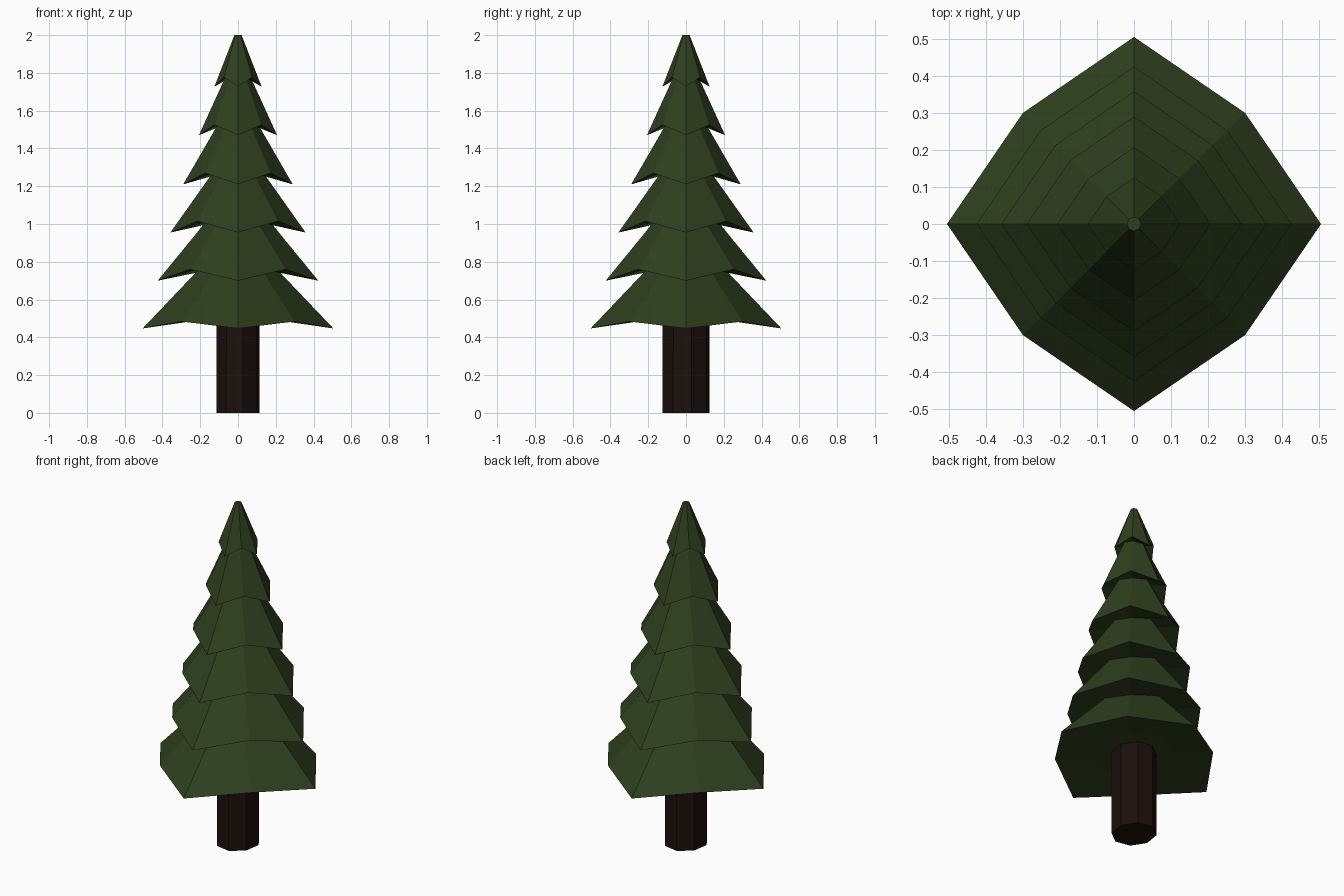
import bpy, bmesh
from math import cos, sin, pi
from mathutils import Matrix

if "Cube" in bpy.data.objects:
    bpy.data.objects.remove(bpy.data.objects["Cube"])


def material(name, color):
    m = bpy.data.materials.new(name)
    m.diffuse_color = (*color, 1)
    m.use_nodes = True
    m.node_tree.nodes["Principled BSDF"].inputs["Base Color"].default_value = m.diffuse_color
    return m


def ring(bm, r_axis, z_axis, r_diag, z_diag):
    # eight points, alternating between axis and diagonal directions
    spec = [(r_axis, z_axis), (r_diag, z_diag)] * 4
    return [bm.verts.new((r * cos(i * pi / 4), r * sin(i * pi / 4), z))
            for i, (r, z) in enumerate(spec)]


def finish(bm, name, mat):
    bmesh.ops.recalc_face_normals(bm, faces=bm.faces)
    me = bpy.data.meshes.new(name)
    bm.to_mesh(me)
    bm.free()
    me.materials.append(mat)
    ob = bpy.data.objects.new(name, me)
    bpy.context.collection.objects.link(ob)
    return ob


# Foliage: tip radius, tip height, diagonal lift, neck radius, neck height
tiers = [
    (0.505, 0.447, 0.037, 0.205, 0.762),
    (0.425, 0.70, 0.06, 0.17, 1.012),
    (0.358, 0.955, 0.06, 0.135, 1.27),
    (0.29, 1.21, 0.06, 0.105, 1.53),
    (0.207, 1.47, 0.055, 0.068, 1.775),
    (0.125, 1.727, 0.05, 0.019, 2.0),
]
bm = bmesh.new()
rings = [ring(bm, 0.24, 0.50, 0.20, 0.50)]
for r, z, lift, neck, top in tiers:
    rings.append(ring(bm, r, z, r * 0.84, z + lift))
    k = 1 if top == 2.0 else 0.84
    rings.append(ring(bm, neck, top, neck * k, top))
for a, b in zip(rings, rings[1:]):
    for i in range(8):
        j = (i + 1) % 8
        bm.faces.new((a[i], a[j], b[j], b[i]))
bm.faces.new(rings[0])
bm.faces.new(rings[-1])
finish(bm, "foliage", material("needles", (0.028, 0.05, 0.013)))

# Trunk: octagonal post running up into the lowest tier
bm = bmesh.new()
bmesh.ops.create_cone(bm, cap_ends=True, segments=8, radius1=0.125,
                      radius2=0.124, depth=0.51,
                      matrix=Matrix.Translation((0, 0, 0.255))
                      @ Matrix.Diagonal((0.94, 1.02, 1, 1))
                      @ Matrix.Rotation(pi / 14, 4, 'Z'))
finish(bm, "trunk", material("bark", (0.011, 0.005, 0.0035)))
